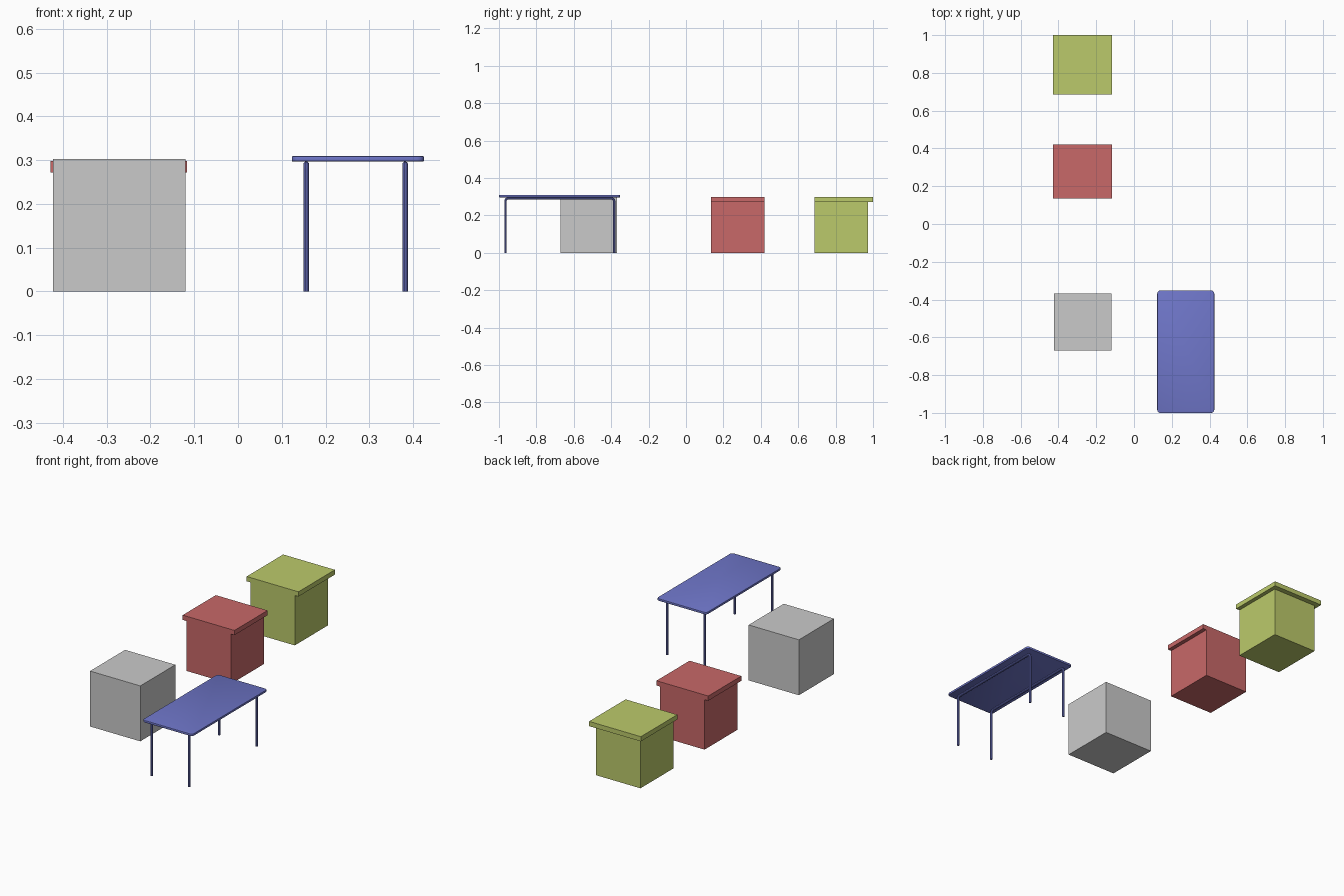
import bpy
import bmesh
from mathutils import Vector

if "Cube" in bpy.data.objects:
    bpy.data.objects.remove(bpy.data.objects["Cube"], do_unlink=True)


def material(name, rgb):
    mat = bpy.data.materials.new(name)
    mat.use_nodes = True
    color = (*rgb, 1)
    mat.diffuse_color = color
    mat.node_tree.nodes["Principled BSDF"].inputs["Base Color"].default_value = color
    return mat


grey = material("light grey", (0.59, 0.59, 0.59))
red = material("muted red", (0.58, 0.14, 0.14))
green = material("olive green", (0.50, 0.59, 0.145))
blue = material("periwinkle blue", (0.157, 0.18, 0.58))


def add_object(name, data, mat):
    data.materials.append(mat)
    obj = bpy.data.objects.new(name, data)
    bpy.context.collection.objects.link(obj)
    return obj


def box(name, low, high, mat, corner=0, rim=0):
    """Box between two corners, with optional rounded plan corners and soft rim."""
    low, high = Vector(low), Vector(high)
    bm = bmesh.new()
    bmesh.ops.create_cube(bm, size=1)
    bmesh.ops.scale(bm, vec=high - low, verts=bm.verts)
    bmesh.ops.translate(bm, vec=(low + high) / 2, verts=bm.verts)
    if corner:
        uprights = [e for e in bm.edges
                    if abs(e.verts[0].co.z - e.verts[1].co.z) > 1e-4]
        bmesh.ops.bevel(bm, geom=uprights, offset=corner, segments=5,
                        profile=0.5, affect='EDGES')
    if rim:
        rims = [e for e in bm.edges
                if abs(e.verts[0].co.z - e.verts[1].co.z) < 1e-4]
        bmesh.ops.bevel(bm, geom=rims, offset=rim, segments=2,
                        profile=0.5, affect='EDGES')
    mesh = bpy.data.meshes.new(name)
    bm.to_mesh(mesh)
    bm.free()
    return add_object(name, mesh, mat)


def smooth(obj):
    bpy.ops.object.select_all(action='DESELECT')
    obj.select_set(True)
    bpy.context.view_layer.objects.active = obj
    bpy.ops.object.shade_smooth_by_angle()


# Plain block
box("grey_block", (-0.423, -0.67, 0), (-0.12, -0.368, 0.302), grey)


# Cabinets: a body under a slab that overhangs at the sides, and at the back if asked
def cabinet(name, front, back, overhang, mat):
    box(name + "_body", (-0.406, front, 0), (-0.138, back, 0.272), mat)
    box(name + "_top", (-0.428, front, 0.272), (-0.116, back + overhang, 0.298), mat)


cabinet("red_cabinet", 0.135, 0.42, 0, red)
cabinet("green_cabinet", 0.686, 0.972, 0.028, green)

# Table top
smooth(box("table_top", (0.123, -1, 0.297), (0.425, -0.352, 0.309), blue,
           corner=0.016, rim=0.002))

# Table frames: each one a bent tube forming two legs and a rail
RADIUS, BEND = 0.0065, 0.014
RAIL_Z, FRONT, BACK = 0.2905, -0.965, -0.384


def table_frame(name, x):
    curve = bpy.data.curves.new(name, 'CURVE')
    curve.dimensions = '3D'
    curve.bevel_depth = RADIUS
    curve.bevel_resolution = 3
    curve.use_fill_caps = True
    path = [(FRONT, 0)]
    # quarter bends at both upper corners
    bend = [(0, 1), (0.076, 0.617), (0.293, 0.293), (0.617, 0.076), (1, 0)]
    path += [(FRONT + a * BEND, RAIL_Z - b * BEND) for a, b in bend]
    path += [(BACK - a * BEND, RAIL_Z - b * BEND) for a, b in reversed(bend)]
    path.append((BACK, 0))
    spline = curve.splines.new('POLY')
    spline.points.add(len(path) - 1)
    for point, (y, z) in zip(spline.points, path):
        point.co = (x, y, z, 1)
    obj = add_object(name, curve, blue)
    bpy.ops.object.select_all(action='DESELECT')
    obj.select_set(True)
    bpy.context.view_layer.objects.active = obj
    bpy.ops.object.convert(target='MESH')
    smooth(bpy.context.view_layer.objects.active)


table_frame("right_table_frame", 0.156)
table_frame("left_table_frame", 0.382)
